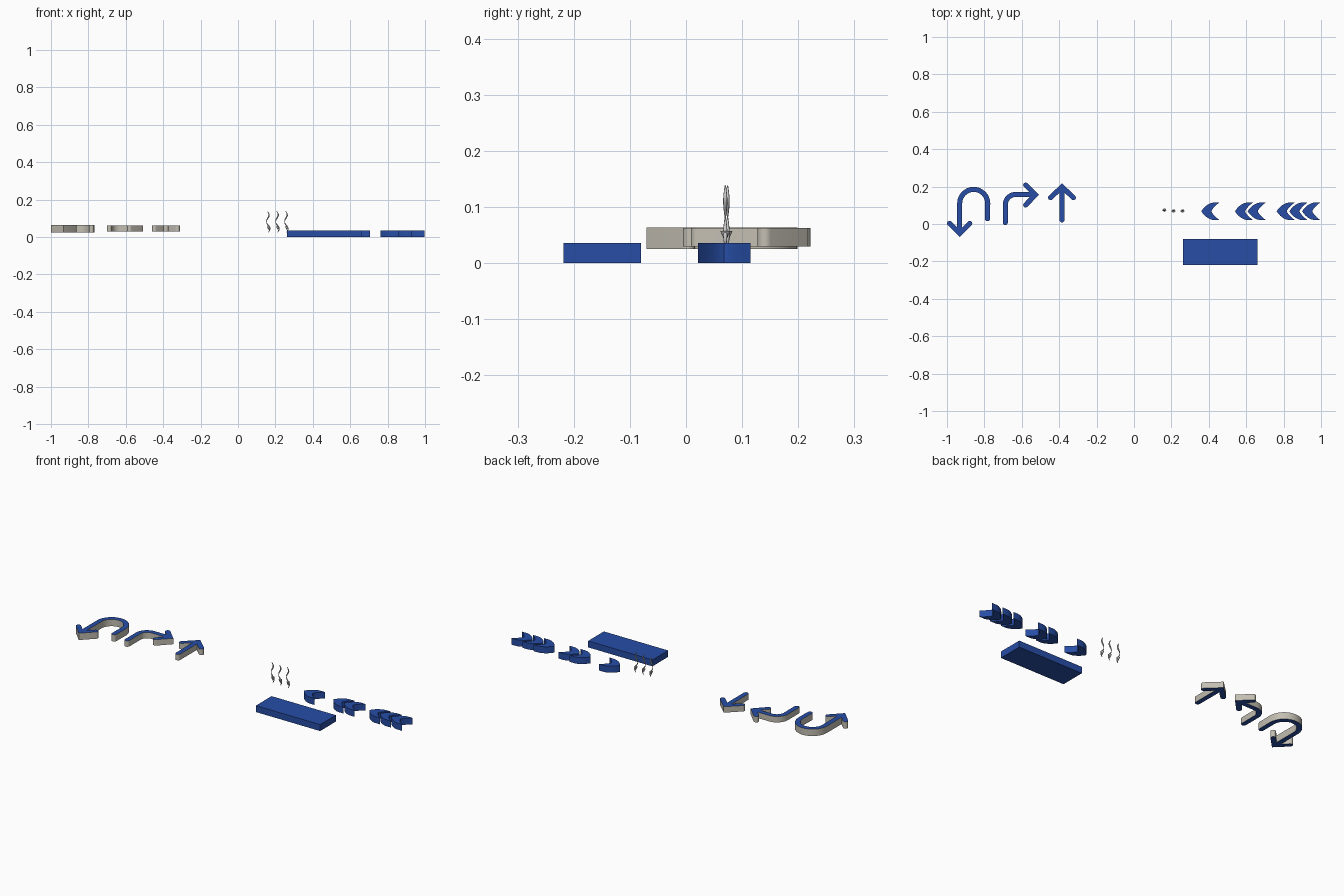
import bpy, bmesh, math
from mathutils import Vector

if "Cube" in bpy.data.objects:
    bpy.data.objects.remove(bpy.data.objects["Cube"])


def material(name, rgb):
    m = bpy.data.materials.new(name)
    m.diffuse_color = (*rgb, 1)
    m.use_nodes = True
    m.node_tree.nodes["Principled BSDF"].inputs["Base Color"].default_value = m.diffuse_color
    return m


BLUE = material("blue", (0.02, 0.075, 0.38))
BEIGE = material("beige", (0.55, 0.52, 0.45))


def prism(name, outline, z0, z1, mats):
    bm = bmesh.new()
    face = bm.faces.new([bm.verts.new((x, y, z0)) for x, y in outline])
    top = bmesh.ops.extrude_face_region(bm, geom=[face])["geom"]
    bmesh.ops.translate(bm, vec=(0, 0, z1 - z0), verts=[v for v in top if isinstance(v, bmesh.types.BMVert)])
    bmesh.ops.recalc_face_normals(bm, faces=bm.faces)
    me = bpy.data.meshes.new(name)
    bm.to_mesh(me)
    bm.free()
    for m in mats:
        me.materials.append(m)
    ob = bpy.data.objects.new(name, me)
    bpy.context.collection.objects.link(ob)
    return ob


def smooth(ob):
    bpy.ops.object.select_all(action='DESELECT')
    ob.select_set(True)
    bpy.context.view_layer.objects.active = ob
    bpy.ops.object.shade_smooth_by_angle(angle=math.radians(35))


def stroke(pts, w):
    """Outline of a mitred path with rounded ends."""
    p = [Vector(q) for q in pts]
    d = [(b - a).normalized() for a, b in zip(p, p[1:])]
    perp = lambda v: Vector((-v.y, v.x))
    left, right = [], []
    for i, q in enumerate(p):
        n0, n1 = perp(d[max(i - 1, 0)]), perp(d[min(i, len(d) - 1)])
        m = (n0 + n1) / (1 + n0.dot(n1)) * w
        left.append(q + m)
        right.append(q - m)

    def cap(c, v):
        a = math.atan2(v.y, v.x)
        return [c + w * Vector((math.cos(a + t), math.sin(a + t)))
                for t in (math.pi / 2 - math.pi * k / 8 for k in range(1, 8))]
    return left + cap(p[-1], d[-1]) + right[::-1] + cap(p[0], -d[0])


def arc(cx, cy, r, a0, a1, n=16):
    return [(cx + r * math.cos(math.radians(a0 + (a1 - a0) * k / n)),
             cy + r * math.sin(math.radians(a0 + (a1 - a0) * k / n))) for k in range(n + 1)]


def arrow(name, path, head, z0, z1):
    ob = prism(name, stroke(path, 0.0135), z0, z1, [BLUE, BEIGE])
    tip = prism(name + "_head_cutter", stroke(head, 0.0135), z0, z1, [BLUE, BEIGE])
    mod = ob.modifiers.new("join", 'BOOLEAN')
    mod.operation, mod.solver, mod.object = 'UNION', 'EXACT', tip
    bpy.context.view_layer.update()
    me = bpy.data.meshes.new_from_object(ob.evaluated_get(bpy.context.evaluated_depsgraph_get()))
    ob.modifiers.clear()
    ob.data = me
    bpy.data.objects.remove(tip)
    # blue faces, beige sides
    for f in me.polygons:
        f.material_index = 0 if abs(f.normal.z) > 0.5 else 1
    smooth(ob)


# road arrows
arrow("u_turn_arrow", [(-0.783, 0.028)] + arc(-0.857, 0.11, 0.075, 0, 180) + [(-0.932, -0.045)],
      [(-0.986, 0.003), (-0.932, -0.051), (-0.878, 0.003)], 0.025, 0.063)
arrow("right_turn_arrow", [(-0.688, 0.008)] + arc(-0.633, 0.103, 0.055, 180, 90, 10) + [(-0.535, 0.158)],
      [(-0.579, 0.208), (-0.527, 0.156), (-0.579, 0.102)], 0.029, 0.062)
arrow("straight_arrow", [(-0.385, 0.022), (-0.385, 0.19)],
      [(-0.446, 0.141), (-0.385, 0.199), (-0.324, 0.141)], 0.029, 0.062)


# speed chevrons in groups of one, two and three
def chevron(name, x):
    outer = [(0, 0), (0.008, 0.012), (0.019, 0.024), (0.033, 0.035), (0.051, 0.044), (0.066, 0.047), (0.097, 0.047)]
    inner = [(0.079, 0.033), (0.065, 0.018), (0.056, 0.006), (0.054, 0)]
    half = outer + inner
    pts = [(x + a, 0.068 + b) for a, b in half] + [(x + a, 0.068 - b) for a, b in half[-2:0:-1]]
    smooth(prism(name, pts, 0.0, 0.036, [BLUE]))


for group, x0, count in (("one", 0.36, 1), ("two", 0.54, 2), ("three", 0.763, 3)):
    for i in range(count):
        chevron(f"chevron_{group}_{i + 1}", x0 + 0.068 * i)

# flat block
prism("block", [(0.263, -0.218), (0.659, -0.218), (0.659, -0.08), (0.263, -0.08)], 0.0, 0.036, [BLUE])


# wavy steam wisps with a small pointer at the foot
def wisp(name, x, y):
    cu = bpy.data.curves.new(name, 'CURVE')
    cu.dimensions, cu.bevel_depth, cu.bevel_resolution, cu.use_fill_caps = '3D', 0.003, 2, True
    sp = cu.splines.new('POLY')
    n = 20
    sp.points.add(n)
    for k, p in enumerate(sp.points):
        t = k / n
        p.co = (x + 0.008 * math.sin(t * 3 * math.pi) - 0.006 * t, y, 0.025 + 0.113 * t, 1)
        p.radius = 0.35 + 0.9 * abs(math.sin(t * 2 * math.pi))
    ob = bpy.data.objects.new(name, cu)
    bpy.context.collection.objects.link(ob)
    bpy.ops.mesh.primitive_cone_add(vertices=12, radius1=0.001, radius2=0.009, depth=0.018, location=(x, y, 0.048))
    bpy.context.object.name = name + "_pointer"


for i, (x, y) in enumerate(((0.163, 0.074), (0.212, 0.07), (0.26, 0.07))):
    wisp(f"steam_wisp_{i + 1}", x, y)
